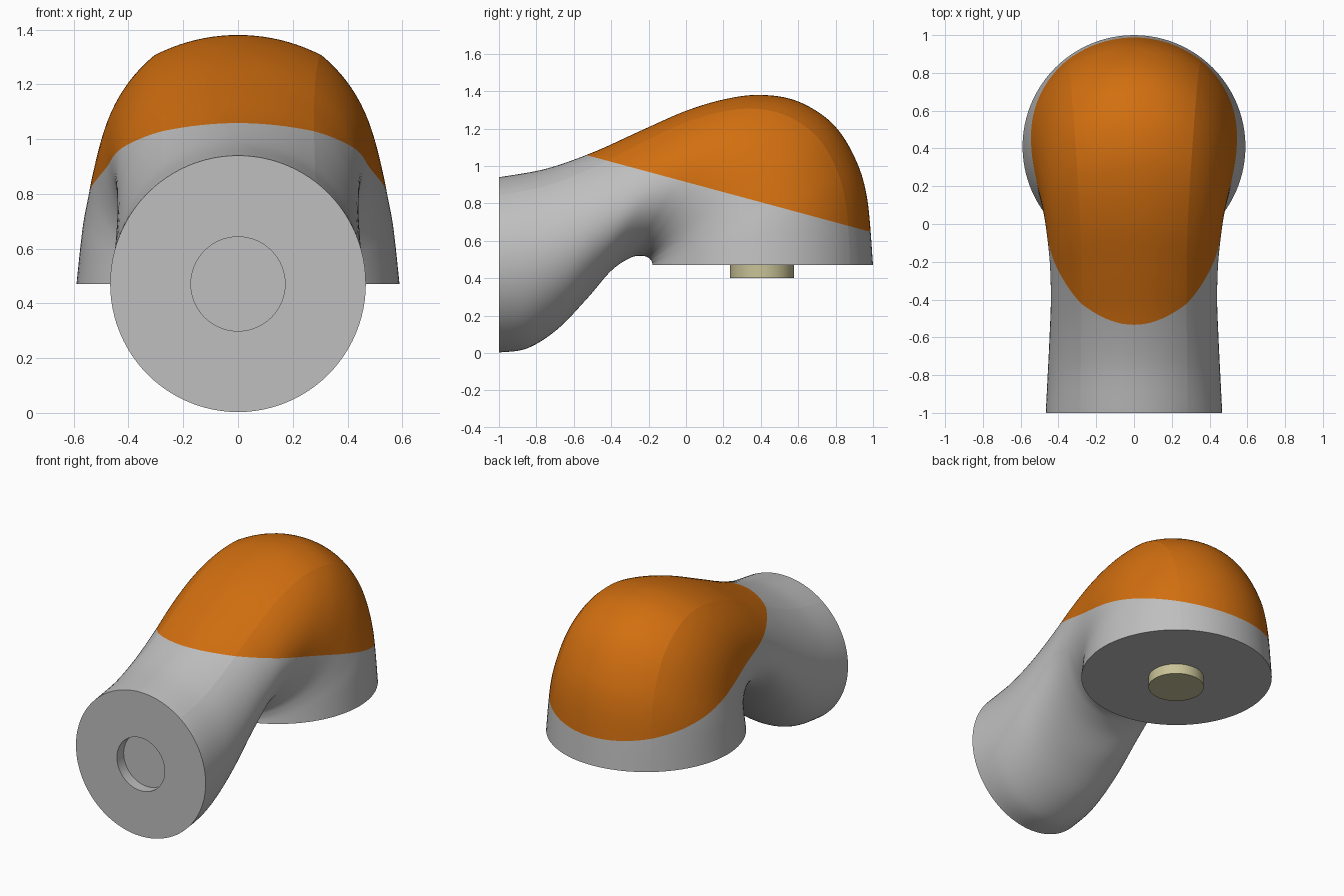
import bpy, bmesh, math
from mathutils import Vector

cube = bpy.data.objects.get("Cube")
if cube:
    bpy.data.objects.remove(cube, do_unlink=True)


def material(name, rgb):
    m = bpy.data.materials.new(name)
    m.use_nodes = True
    m.diffuse_color = (*rgb, 1)
    m.node_tree.nodes["Principled BSDF"].inputs["Base Color"].default_value = (*rgb, 1)
    return m


grey = material("light grey", (0.52, 0.52, 0.52))
orange = material("orange", (0.64, 0.158, 0.005))
beige = material("beige", (0.58, 0.54, 0.31))

SEG = 96       # points round each section
SUB = 8        # sections per station
CREASE = 10    # section index of the shoulder crease

# Stations along the elbow: top (y, z), underside (y, z), half width
STATIONS = [
    (-1.00, 0.940, -1.000, 0.003, 0.467),
    (-0.75, 0.985, -0.850, 0.025, 0.457),
    (-0.50, 1.072, -0.690, 0.125, 0.447),
    (-0.25, 1.185, -0.530, 0.290, 0.440),
    (0.00, 1.295, -0.400, 0.440, 0.446),
    (0.22, 1.360, -0.300, 0.508, 0.462),
    (0.41, 1.380, -0.240, 0.520, 0.480),
    (0.60, 1.345, -0.205, 0.512, 0.502),
    (0.78, 1.230, -0.190, 0.500, 0.525),
    (0.90, 1.050, -0.184, 0.490, 0.548),
    (0.968, 0.830, -0.180, 0.480, 0.570),
    (1.00, 0.470, -0.180, 0.470, 0.590),
]


def spline(pts, i, t):
    """Catmull-Rom point between stations i and i + 1."""
    p = [Vector(pts[min(max(k, 0), len(pts) - 1)]) for k in range(i - 1, i + 3)]
    return 0.5 * (2 * p[1] + (p[2] - p[0]) * t
                  + (2 * p[0] - 5 * p[1] + 4 * p[2] - p[3]) * t ** 2
                  + (3 * p[1] - p[0] - 3 * p[2] + p[3]) * t ** 3)


def section(st, s):
    """Elliptical section with a raised shoulder that fades at both ends."""
    ty, tz, by, bz, w = st
    mid = Vector((0, (ty + by) / 2, (tz + bz) / 2))
    up = Vector((0, ty - by, tz - bz)) / 2
    crease = 2 * math.pi * CREASE / SEG
    pts = []
    for k in range(SEG):
        a = 2 * math.pi * k / SEG
        d = min(a, 2 * math.pi - a)
        f = d / crease if d < crease else max(0, (math.pi / 2 - d) / (math.pi / 2 - crease))
        r = 1 + 0.045 * math.sin(math.pi * s) * f * f
        pts.append(mid + up * (math.cos(a) * r) + Vector((w * math.sin(a) * r, 0, 0)))
    return pts


# Elbow body, lofted from the round socket face to the round base
bm = bmesh.new()
last = len(STATIONS) - 1
params = [(i, j / SUB) for i in range(last) for j in range(SUB)] + [(last - 1, 1.0)]
rings = [[bm.verts.new(p) for p in section(spline(STATIONS, i, t), (i + t) / last)]
         for i, t in params]

# Socket hole in the front face
for y in (-1.0, -0.93):
    rings.insert(0, [bm.verts.new((0.172 * math.sin(2 * math.pi * k / SEG), y,
                                   0.471 + 0.172 * math.cos(2 * math.pi * k / SEG)))
                     for k in range(SEG)])

for a, b in zip(rings, rings[1:]):
    for k in range(SEG):
        n = (k + 1) % SEG
        bm.faces.new((a[k], a[n], b[n], b[k]))
bm.faces.new(rings[0])
bm.faces.new(rings[-1])

# Sharp shoulder creases
for a, b in zip(rings[2:], rings[3:]):
    for k in (CREASE, SEG - CREASE):
        bm.edges.get((a[k], b[k])).smooth = False
bmesh.ops.recalc_face_normals(bm, faces=bm.faces[:])

# Cut along the sloping colour line and paint the cap above it
origin, normal = Vector((0, -0.52, 1.055)), Vector((0, 0.27, 1.0)).normalized()
bmesh.ops.bisect_plane(bm, geom=bm.verts[:] + bm.edges[:] + bm.faces[:], dist=1e-5,
                       plane_co=origin, plane_no=normal)
for f in bm.faces:
    f.material_index = int((f.calc_center_median() - origin).dot(normal) > 0)

mesh = bpy.data.meshes.new("elbow_body")
bm.to_mesh(mesh)
bm.free()
mesh.materials.append(grey)
mesh.materials.append(orange)
body = bpy.data.objects.new("elbow_body", mesh)
bpy.context.collection.objects.link(body)

# Round locating pin under the base
bpy.ops.mesh.primitive_cylinder_add(vertices=64, radius=0.171, depth=0.09,
                                    location=(0, 0.406, 0.447))
pin = bpy.context.object
pin.name = "base_pin"
pin.data.materials.append(beige)

# Smooth shading, keeping rims sharp
for ob in (body, pin):
    bpy.ops.object.select_all(action='DESELECT')
    ob.select_set(True)
    bpy.context.view_layer.objects.active = ob
    bpy.ops.object.shade_smooth_by_angle(angle=math.radians(35))
